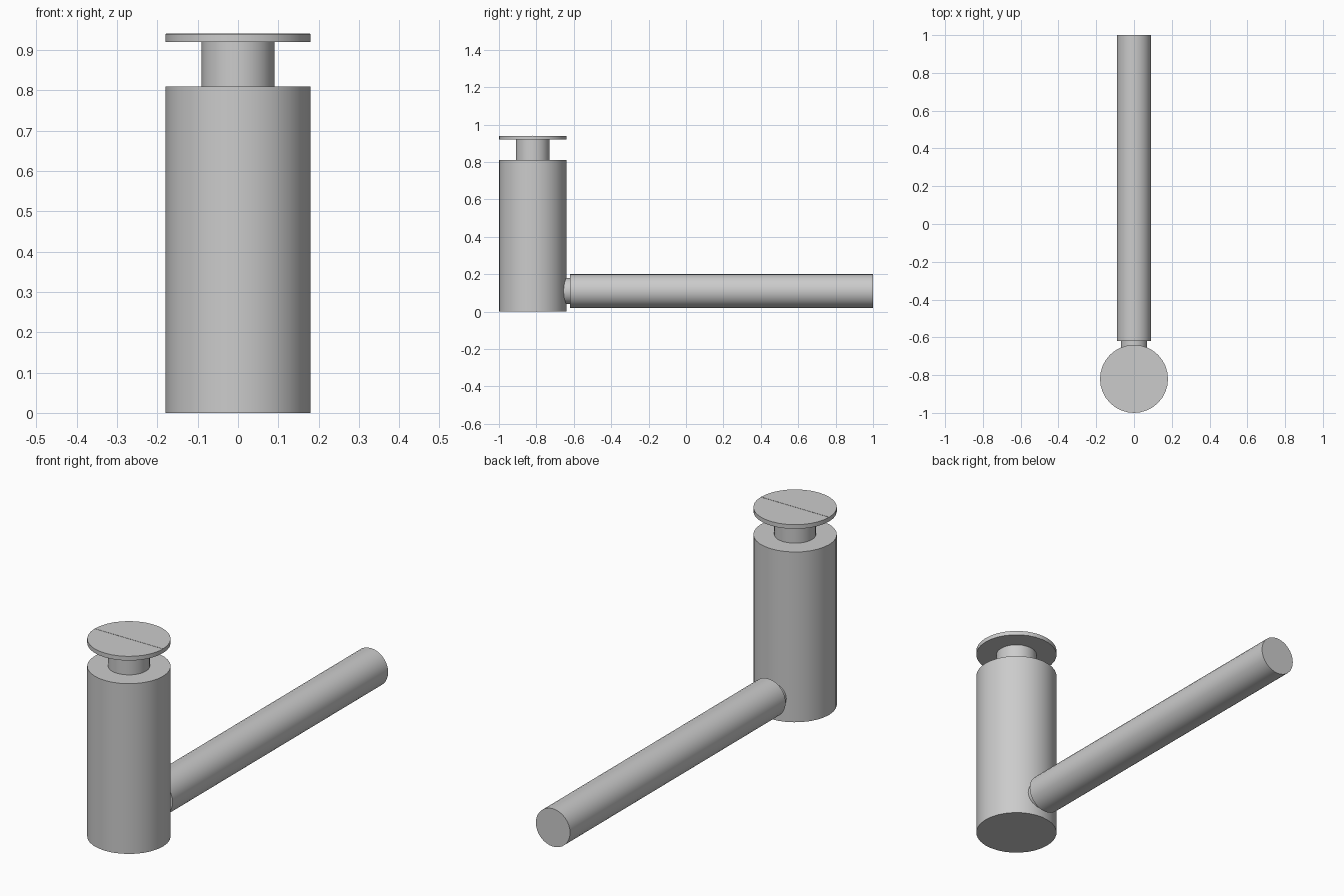
import bpy
from math import radians

cube = bpy.data.objects.get("Cube")
if cube:
    bpy.data.objects.remove(cube, do_unlink=True)

# Single metal grey
grey = bpy.data.materials.new("plain grey")
grey.use_nodes = True
colour = (0.6, 0.6, 0.6, 1)
grey.diffuse_color = colour
grey.node_tree.nodes["Principled BSDF"].inputs["Base Color"].default_value = colour

BODY_Y = -0.82
PIPE_Z = 0.11


def finish(name):
    obj = bpy.context.object
    obj.name = name
    obj.data.materials.append(grey)
    return obj


def rod(name, radius, start, end, along_y=False):
    """Cylinder between two positions on the upright axis or the pipe axis."""
    mid = (start + end) / 2
    bpy.ops.mesh.primitive_cylinder_add(
        vertices=32, radius=radius, depth=end - start,
        location=(0, mid, PIPE_Z) if along_y else (0, BODY_Y, mid),
        rotation=(radians(-90) if along_y else 0, 0, 0))
    bpy.ops.object.shade_smooth_by_angle(angle=radians(30))
    return finish(name)


# Upright body with a plunger and flat cap
rod("body", 0.18, 0, 0.81)
rod("plunger_stem", 0.09, 0.81, 0.92)
rod("cap", 0.18, 0.92, 0.94)

# Fine line across the cap
bpy.ops.mesh.primitive_cube_add(size=1, location=(0, BODY_Y, 0.94))
bpy.context.object.scale = (0.358, 0.003, 0.002)
finish("cap_line")

# Narrow collar set into the body, then the long side pipe
rod("pipe_collar", 0.07, -0.70, -0.62, along_y=True)
rod("side_pipe", 0.09, -0.62, 1.0, along_y=True)
